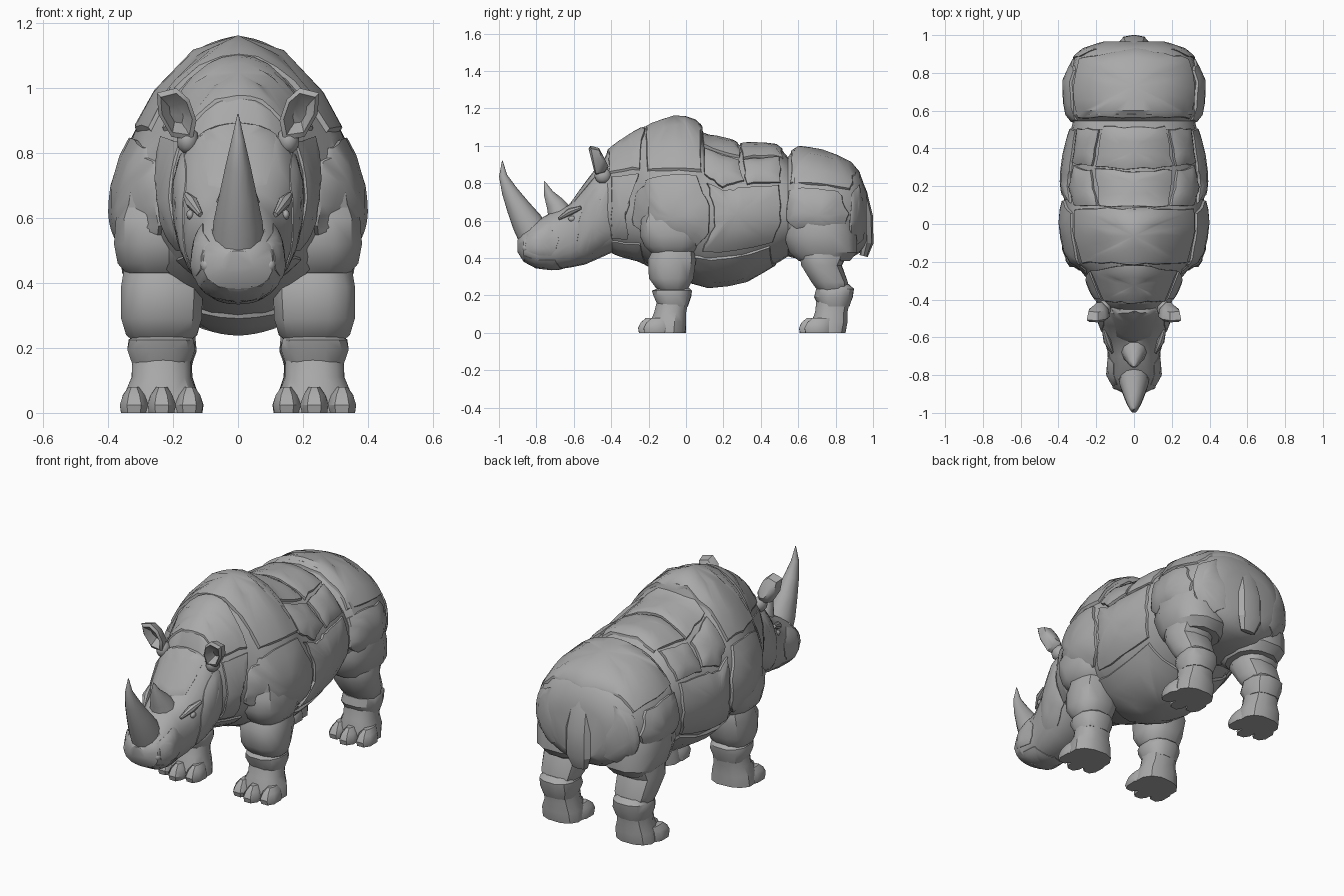
import bpy, bmesh, math, random
from mathutils import Vector

random.seed(4)
if "Cube" in bpy.data.objects:
    bpy.data.objects.remove(bpy.data.objects["Cube"])

# Single stone grey material
GREY = (0.4, 0.4, 0.4, 1)
stone = bpy.data.materials.new("stone grey")
stone.use_nodes = True
stone.diffuse_color = GREY
for node in stone.node_tree.nodes:
    if node.type == "BSDF_PRINCIPLED":
        node.inputs["Base Color"].default_value = GREY
        node.inputs["Roughness"].default_value = 0.8

# Cross-sections: y, bottom, widest height, top, half width, corner power
BODY = [(-.48, .46, .66, .84, .16, 1), (-.42, .43, .66, .98, .205, 1), (-.24, .385, .66, 1.095, .275, 1),
        (-.2, .35, .63, 1.115, .35, 1.12), (-.04, .29, .62, 1.165, .388, 1.12), (.08, .245, .62, 1.13, .388, 1.12),
        (.1, .24, .62, 1.06, .385, 1.05), (.3, .26, .62, 1.015, .38, 1.05), (.5, .37, .64, 1.005, .345, 1),
        (.545, .40, .64, .95, .335, 1), (.58, .39, .64, 1.0, .36, 1), (.75, .38, .64, .97, .372, 1),
        (.88, .39, .64, .915, .325, .95), (.93, .42, .64, .86, .265, .9), (.965, .47, .64, .76, .17, .85)]
HEAD = [(-.9, .43, .46, .5, .05, .85), (-.87, .38, .46, .54, .11, .85), (-.8, .345, .45, .6, .142, .85),
        (-.7, .335, .48, .66, .135, .85), (-.62, .345, .53, .69, .16, .85), (-.54, .36, .6, .80, .18, .85),
        (-.47, .39, .66, .89, .195, .85), (-.36, .44, .68, .91, .195, .85)]


def finish(name, bm, mirror=False, angle=32):
    bmesh.ops.recalc_face_normals(bm, faces=bm.faces)
    mesh = bpy.data.meshes.new(name)
    bm.to_mesh(mesh)
    bm.free()
    obj = bpy.data.objects.new(name, mesh)
    bpy.context.collection.objects.link(obj)
    mesh.materials.append(stone)
    bpy.ops.object.select_all(action="DESELECT")
    obj.select_set(True)
    bpy.context.view_layer.objects.active = obj
    bpy.ops.object.shade_smooth_by_angle(angle=math.radians(angle))
    if mirror:
        obj.modifiers.new("Mirror", "MIRROR").use_mirror_merge = False


def loft(name, rings, mirror=False, angle=32):
    bm = bmesh.new()
    loops = [[bm.verts.new(p) for p in ring] for ring in rings]
    for a, b in zip(loops, loops[1:]):
        for i in range(len(a)):
            j = (i + 1) % len(a)
            bm.faces.new((a[i], a[j], b[j], b[i]))
    bm.faces.new(loops[0])
    bm.faces.new(loops[-1])
    finish(name, bm, mirror, angle)


def surface(table, y, degrees, scale=1.0):
    y = min(max(y, table[0][0]), table[-1][0])
    for a, b in zip(table, table[1:]):
        if y <= b[0]:
            break
    t = (y - a[0]) / (b[0] - a[0])
    _, low, mid, top, width, power = [u + (v - u) * t for u, v in zip(a, b)]
    c, s = math.cos(math.radians(degrees)), math.sin(math.radians(degrees))
    x = math.copysign(abs(c) ** power, c) * width * scale
    height = (top - mid) if s > 0 else (mid - low)
    return Vector((x, y, mid + math.copysign(abs(s) ** power, s) * height * scale))


def core(name, table, scale, sides=24):
    loft(name, [[surface(table, row[0], 360 * i / sides, scale) for i in range(sides)]
                for row in table])


def plate(name, outline, table=BODY, mirror=False, lift=0.02, step=4):
    """Raised armour slab whose outline is given as (y, degrees) on a body surface."""
    edge = []
    for (y, d), (y2, d2) in zip(outline, outline[1:] + outline[:1]):
        parts = max(step, int(abs(d2 - d) / 10))
        for k in range(parts):
            t = k / parts
            edge.append((y + (y2 - y) * t + random.uniform(-.006, .006),
                         d + (d2 - d) * t + random.uniform(-1, 1)))
    cy = sum(p[0] for p in outline) / len(outline)
    cd = sum(p[1] for p in outline) / len(outline)
    bm = bmesh.new()
    loops = []
    for size, height in ((1, .94), (.975, .995), (.75, 1 + lift * .5), (.4, 1 + lift)):
        loops.append([bm.verts.new(surface(table, cy + (y - cy) * size, cd + (d - cd) * size, height))
                      for y, d in edge])
    peak = bm.verts.new(surface(table, cy, cd, 1 + lift))
    root = bm.verts.new(surface(table, cy, cd, .5))
    n = len(edge)
    for i in range(n):
        j = (i + 1) % n
        for a, b in zip(loops, loops[1:]):
            bm.faces.new((a[i], a[j], b[j], b[i]))
        bm.faces.new((loops[-1][i], loops[-1][j], peak))
        bm.faces.new((loops[0][j], loops[0][i], root))
    finish(name, bm, mirror, 38)


def tube(name, path, mirror=False, sides=10, widen=1.0, angle=40):
    """Tapered tube along points (x, y, z, radius)."""
    rings = []
    for i, p in enumerate(path):
        ahead, behind = path[min(i + 1, len(path) - 1)], path[max(i - 1, 0)]
        tangent = (Vector(ahead[:3]) - Vector(behind[:3])).normalized()
        up = tangent.cross(Vector((1, 0, 0))).normalized()
        side = up.cross(tangent)
        turn = [math.tau * k / sides for k in range(sides)]
        rings.append([Vector(p[:3]) + p[3] * (side * math.cos(a) * widen + up * math.sin(a))
                      for a in turn])
    loft(name, rings, mirror, angle)


def block(name, levels, x=.235, sides=12):
    """Vertical limb segment from (z, front y, back y, half width) levels."""
    rings = []
    for z, front, back, half in levels:
        ring = []
        for k in range(sides):
            a = math.tau * (k + .5) / sides
            c, s = math.cos(a), math.sin(a)
            rough = random.uniform(.97, 1.03)
            ring.append((x + half * math.copysign(abs(c) ** .8, c) * rough,
                         (front + back) / 2 + (back - front) / 2 * math.copysign(abs(s) ** .8, s) * rough, z))
        rings.append(ring)
    loft(name, rings, True, 35)


def ball(name, centre, radii):
    bm = bmesh.new()
    bmesh.ops.create_icosphere(bm, subdivisions=2, radius=1)
    for v in bm.verts:
        v.co = Vector([c + r * u for c, r, u in zip(centre, radii, v.co)])
    finish(name, bm, True, 40)


# Torso and its cracked armour
core("torso", BODY, .965)
plate("collar_plate", [(-.41, 38), (-.25, 30), (-.215, 90), (-.25, 150), (-.41, 142), (-.42, 90)])
plate("hump_plate", [(-.205, 31), (.08, 31), (.088, 90), (.08, 149), (-.205, 149), (-.215, 90)], lift=.008)
plate("front_saddle_plate", [(.09, 60), (.29, 55), (.28, 90), (.29, 125), (.09, 120)])
plate("rear_saddle_plate", [(.3, 55), (.515, 60), (.515, 120), (.3, 125), (.29, 90)])
plate("rump_plate", [(.56, 28), (.88, 26), (.93, 90), (.88, 154), (.56, 152), (.56, 90)])
plate("belly_plate", [(.02, -38), (.45, -36), (.48, -90), (.45, -144), (.02, -142), (-.05, -90)], lift=.01)
plate("chest_plate", [(-.4, -48), (-.25, -44), (-.2, -90), (-.25, -136), (-.4, -132)], lift=.03)
sides = {
    "neck_plate": [(-.4, -42), (-.31, -40), (-.32, -10), (-.29, 16), (-.25, 27), (-.4, 32)],
    "shoulder_plate": [(-.29, -20), (-.21, -30), (.05, -30), (.12, -15), (.13, 8), (.06, 28), (-.19, 28), (-.27, 12)],
    "front_rib_plate": [(.1, 32), (.1, 57), (.28, 52), (.31, 30), (.2, 24)],
    "rear_rib_plate": [(.32, 28), (.3, 52), (.5, 57), (.51, 28)],
    "flank_plate": [(.08, -32), (.15, -10), (.15, 8), (.11, 27), (.2, 21), (.31, 26), (.5, 25), (.51, -10), (.46, -33)],
    "thigh_plate": [(.53, -10), (.55, 23), (.82, 23), (.87, 0), (.83, -25), (.62, -25)],
    "buttock_plate": [(.89, 22), (.88, -10), (.87, -48), (.95, -45), (.963, 0), (.93, 45)],
}
for name, outline in sides.items():
    plate(name, outline, mirror=True, lift=.03)

# Muscle masses that hang over the legs
block("shoulder_mass", [(.72, -.19, .06, .09), (.6, -.25, .1, .135), (.52, -.25, .105, .137),
                        (.46, -.225, .08, .127), (.43, -.19, .05, .1)], .245)
block("thigh_mass", [(.74, .6, .85, .11), (.63, .535, .89, .165), (.52, .52, .915, .17),
                     (.43, .55, .915, .158), (.385, .6, .88, .125)], .2)

# Head with face plates
core("head", HEAD, .98)
plate("forehead_plate", [(-.6, 60), (-.46, 55), (-.44, 90), (-.46, 125), (-.6, 120), (-.63, 90)], HEAD)
plate("cheek_plate", [(-.58, -40), (-.58, 5), (-.53, 30), (-.4, 40), (-.4, -40), (-.5, -55)], HEAD, True, .04)
plate("muzzle_plate", [(-.86, -10), (-.85, 45), (-.74, 40), (-.68, 0), (-.72, -25)], HEAD, True, .04)
plate("chin_plate", [(-.87, -30), (-.7, -35), (-.66, -90), (-.7, -145), (-.87, -150)], HEAD)

# Horns and the ridged base of the front horn
tube("front_horn", [(0, -.80, .50, .09), (0, -.85, .59, .082), (0, -.9, .675, .062),
                    (0, -.945, .76, .042), (0, -.978, .84, .022), (0, -.982, .92, .002)], widen=.92, sides=12)
tube("horn_collar", [(0, -.785, .505, .10), (0, -.81, .55, .10), (0, -.82, .565, .085)], widen=.95, sides=8, angle=25)
tube("rear_horn", [(0, -.675, .64, .07), (0, -.7, .69, .052), (0, -.735, .745, .028), (0, -.757, .81, .002)])

# Brows, eyes and nostrils
tube("brow", [(.115, -.68, .61, .008), (.142, -.62, .648, .02), (.16, -.56, .67, .01)], True, 8)
ball("eye", (.147, -.61, .61), (.012, .02, .016))
ball("nostril", (.098, -.857, .455), (.018, .02, .022))

# Cupped ears: back bulge, rim, hollow inside
EAR = [(.14, .84), (.128, .9), (.15, .965), (.19, 1.0), (.25, .985), (.245, .92), (.205, .85)]


def ear_ring(size, y):
    return [(.19 + (x - .19) * size, y + (.92 - z) * .2, .92 + (z - .92) * size) for x, z in EAR]


loft("ear", [ear_ring(.4, -.43), ear_ring(.85, -.45), ear_ring(1, -.495), ear_ring(.8, -.505),
             ear_ring(.35, -.465)], True, 45)
ball("ear_base", (.155, -.445, .84), (.035, .045, .045))

# Front legs
block("front_upper_leg", [(.5, -.16, .03, .1), (.435, -.185, .055, .118), (.39, -.205, .06, .13), (.29, -.2, .042, .125),
                          (.24, -.165, .015, .112), (.205, -.12, -.01, .07)])
block("front_knee_cuff", [(.245, -.13, .01, .08), (.225, -.185, .035, .102), (.195, -.175, .03, .108),
                          (.14, -.15, .01, .088)])
block("front_shin", [(.2, -.15, .02, .09), (.11, -.17, .005, .094), (.06, -.19, .002, .114), (0, -.2, 0, .12)])

# Rear legs
block("rear_upper_leg", [(.5, .6, .88, .1), (.41, .605, .86, .12), (.36, .615, .835, .125),
                         (.27, .67, .87, .112), (.23, .70, .87, .095), (.2, .74, .84, .07)], .23)
block("rear_hock_cuff", [(.26, .75, .87, .08), (.235, .695, .9, .1), (.19, .685, .895, .104), (.14, .71, .875, .088)], .23)
block("rear_shin", [(.2, .7, .885, .088), (.11, .69, .865, .09), (.06, .67, .865, .108), (0, .67, .855, .114)], .23)

# Three chunky toes on every foot
for label, y in (("front", -.2), ("rear", .66)):
    for toe, (x, dy) in {"inner": (.15, .02), "middle": (.235, -.01), "outer": (.32, .02)}.items():
        front, back = y + dy - .05, y + dy + .09
        block(label + "_" + toe + "_toe", [(0, front + .005, back, .042), (.025, front, back, .046),
                                           (.055, front + .015, back, .036), (.08, front + .045, back, .018)], x, 8)

# Broad tail flap
tube("tail", [(0, .90, .85, .022), (0, .94, .75, .028), (0, .965, .62, .035), (0, .967, .48, .035),
              (0, .95, .41, .022)], sides=8, widen=2.2, angle=25)
